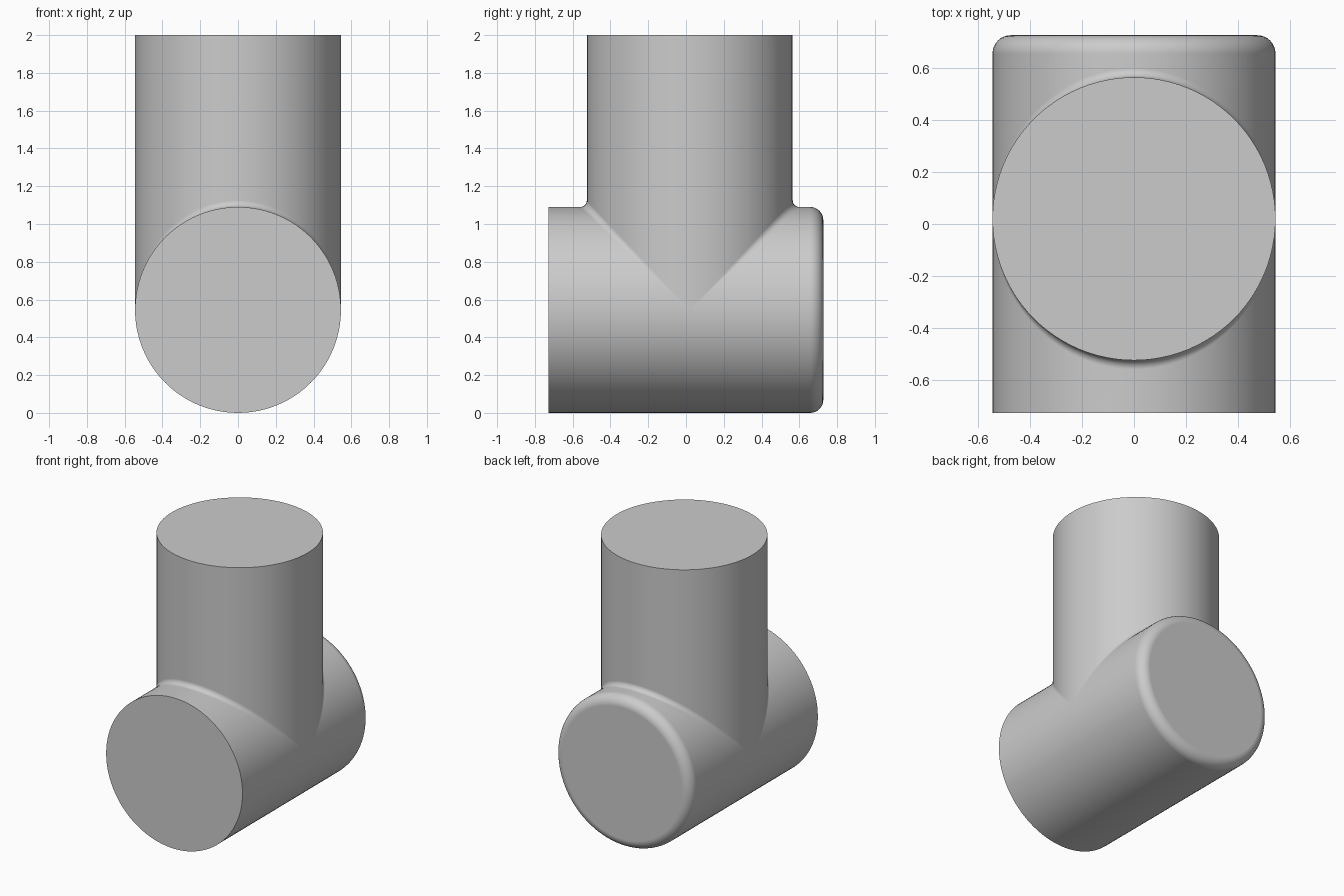
import bpy, bmesh
from math import sin, cos, pi
from mathutils import Vector

cube = bpy.data.objects.get("Cube")
if cube:
    bpy.data.objects.remove(cube, do_unlink=True)

R = 0.545          # radius of both pipes
HALF = 0.727       # half length of the horizontal pipe
TOP = 2.0          # height of the upright pipe
AXIS_Y = 0.02      # upright pipe sits slightly to the back
FILLET = 0.035     # blend between the pipes
ROUND = 0.07       # rounded back edge
SIDES = 96
ARC = 8

grey = bpy.data.materials.new("plain grey")
grey.use_nodes = True
colour = (0.6, 0.6, 0.6, 1)
grey.diffuse_color = colour
grey.node_tree.nodes["Principled BSDF"].inputs["Base Color"].default_value = colour


def lying_point(t, y, radius=R):
    """Point on the horizontal pipe."""
    return Vector((radius * cos(t), y, R + radius * sin(t)))


def end_points(t, back):
    """Sharp front end, or rounded back end, of one generator line."""
    if not back:
        return [lying_point(t, -HALF)]
    steps = [pi / 2 * i / ARC for i in range(ARC + 1)]
    return [lying_point(t, HALF - ROUND + ROUND * sin(a), R - ROUND * (1 - cos(a)))
            for a in steps]


def upper_path(t, back):
    """From the upright rim, down through the fillet, to one pipe end."""
    side = 1 if back else -1
    s = max(sin(t), 0.0)
    normal_up = Vector((cos(t), side * s, 0))
    normal_lying = Vector((cos(t), 0, s))
    centre = Vector(((R + FILLET) * cos(t), AXIS_Y + side * (R + FILLET) * s,
                     R + (R + FILLET) * s))
    path = [Vector((R * cos(t), AXIS_Y + side * R * s, TOP))]
    for i in range(ARC + 1):
        n = normal_up.slerp(normal_lying, i / ARC) if s > 1e-6 else normal_up
        path.append(centre - FILLET * n)
    return path + end_points(t, back)


def lower_path(t):
    """Underside generator from front to back, meeting the crotch point."""
    return end_points(t, False) + [lying_point(t, AXIS_Y)] + end_points(t, True)


bm = bmesh.new()


def skin(paths):
    grid = [[bm.verts.new(p) for p in path] for path in paths]
    for a, b in zip(grid, grid[1:]):
        for i in range(len(a) - 1):
            bm.faces.new((a[i], a[i + 1], b[i + 1], b[i]))


# Upright pipe with its blend into the upper half of the horizontal pipe
half_turn = [pi * i / (SIDES // 2) for i in range(SIDES // 2 + 1)]
for back in (True, False):
    skin([upper_path(t, back) for t in half_turn])

# Lower half of the horizontal pipe
skin([lower_path(t + pi) for t in half_turn])

# Flat caps: top, front and back
full_turn = [2 * pi * i / SIDES for i in range(SIDES)]
caps = (
    [Vector((R * cos(t), AXIS_Y + R * sin(t), TOP)) for t in full_turn],
    [lying_point(t, -HALF) for t in full_turn],
    [lying_point(t, HALF, R - ROUND) for t in full_turn],
)
for ring in caps:
    bm.faces.new([bm.verts.new(p) for p in ring])

bmesh.ops.remove_doubles(bm, verts=bm.verts[:], dist=1e-5)
bmesh.ops.dissolve_degenerate(bm, edges=bm.edges[:], dist=1e-6)
bmesh.ops.recalc_face_normals(bm, faces=bm.faces[:])

mesh = bpy.data.meshes.new("tee_pipe")
bm.to_mesh(mesh)
bm.free()
mesh.materials.append(grey)
tee = bpy.data.objects.new("tee_pipe", mesh)
bpy.context.collection.objects.link(tee)

# Smooth walls, crisp flat ends
bpy.ops.object.select_all(action='DESELECT')
tee.select_set(True)
bpy.context.view_layer.objects.active = tee
bpy.ops.object.shade_smooth_by_angle(angle=pi / 6)
weighted = tee.modifiers.new("flat_caps", 'WEIGHTED_NORMAL')
weighted.keep_sharp = True
